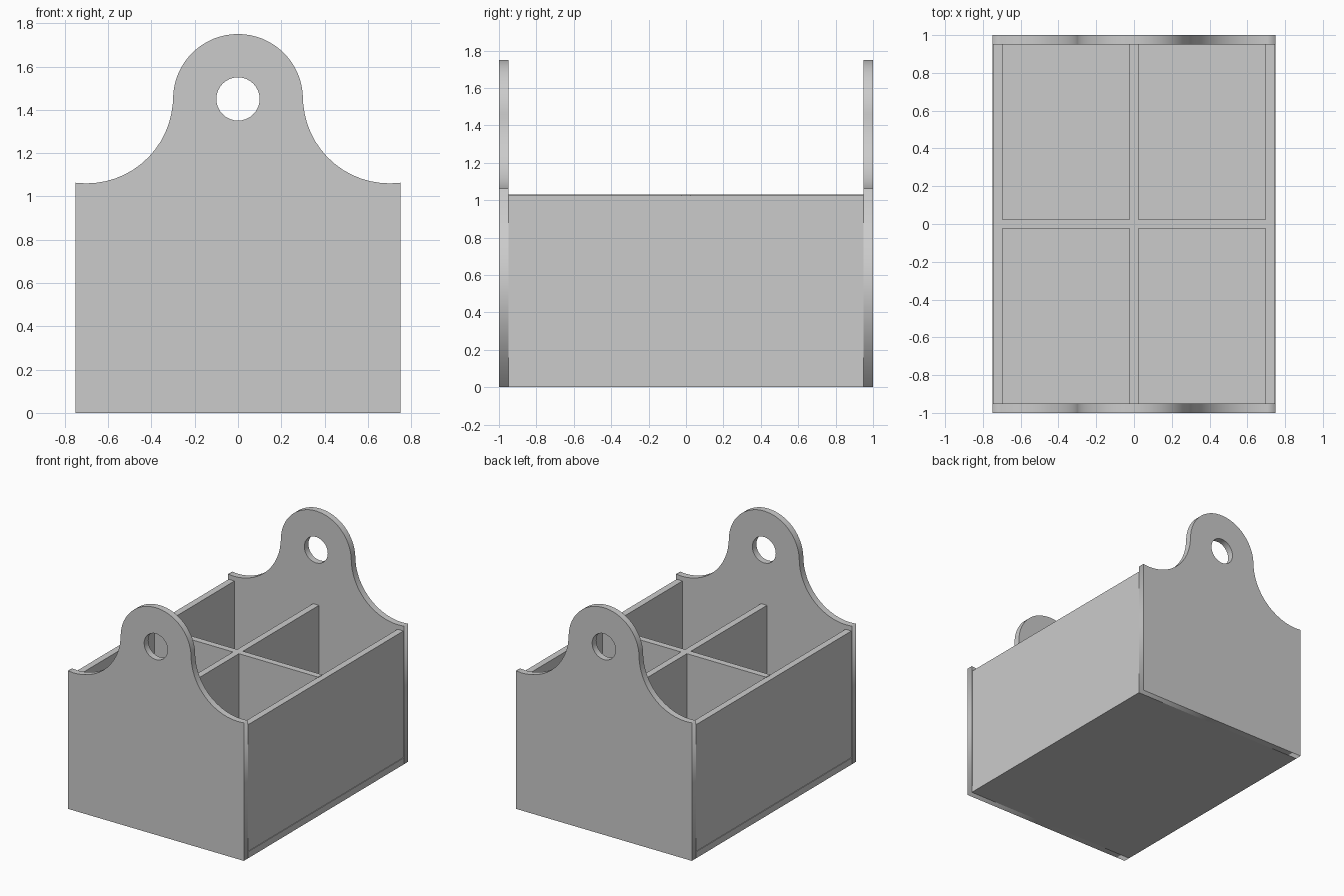
import bpy, bmesh
from math import sin, cos, pi, atan2, asin

if "Cube" in bpy.data.objects:
    bpy.data.objects.remove(bpy.data.objects["Cube"])


def box(name, lo, hi):
    bm = bmesh.new()
    bmesh.ops.create_cube(bm, size=1)
    for v in bm.verts:
        v.co = [(a + b) / 2 + c * (b - a) for a, b, c in zip(lo, hi, v.co)]
    mesh = bpy.data.meshes.new(name)
    bm.to_mesh(mesh)
    bm.free()
    obj = bpy.data.objects.new(name, mesh)
    bpy.context.collection.objects.link(obj)
    return obj


def arc(cx, cz, r, a0, a1, n):
    return [(cx + r * cos(a0 + (a1 - a0) * i / n), cz + r * sin(a0 + (a1 - a0) * i / n))
            for i in range(n + 1)]


def end_panel(name, y):
    # right shoulder sweep, rounded head, mirrored left shoulder
    shoulder = arc(0.70, 1.46, 0.40, -pi / 2 + asin(0.05 / 0.40), -pi + 0.08, 14)
    head = arc(0, 1.45, 0.30, 0.03, pi - 0.03, 32)
    outline = [(-0.75, 0), (0.75, 0)] + shoulder + head + [(-x, z) for x, z in reversed(shoulder)]
    hole = arc(0, 1.45, 0.10, 0, 2 * pi, 32)[:-1]
    curve = bpy.data.curves.new(name, 'CURVE')
    curve.dimensions = '2D'
    curve.fill_mode = 'BOTH'
    curve.extrude = 0.025
    for pts in (outline, hole):
        s = curve.splines.new('POLY')
        s.points.add(len(pts) - 1)
        for p, (x, z) in zip(s.points, pts):
            p.co = (x, z, 0, 1)
        s.use_cyclic_u = True
    obj = bpy.data.objects.new(name, curve)
    obj.location.y = y
    obj.rotation_euler.x = pi / 2
    bpy.context.collection.objects.link(obj)
    bpy.ops.object.select_all(action='DESELECT')
    obj.select_set(True)
    bpy.context.view_layer.objects.active = obj
    bpy.ops.object.convert(target='MESH')
    return bpy.context.object


# Base and handle-holding ends
box("base", (-0.75, -0.95, 0), (0.75, 0.95, 0.05))
end_panel("front_panel", -0.975)
end_panel("back_panel", 0.975)

# Side walls, set in very slightly from the panel edges
for name, s in (("left_wall", -1), ("right_wall", 1)):
    x0, x1 = sorted((s * 0.695, s * 0.745))
    box(name, (x0, -0.95, 0.05), (x1, 0.95, 1.025))

# Crossing dividers
box("long_divider", (-0.025, -0.95, 0.05), (0.025, 0.95, 1.03))
box("cross_divider", (-0.70, -0.025, 0.05), (0.70, 0.025, 1.03))
